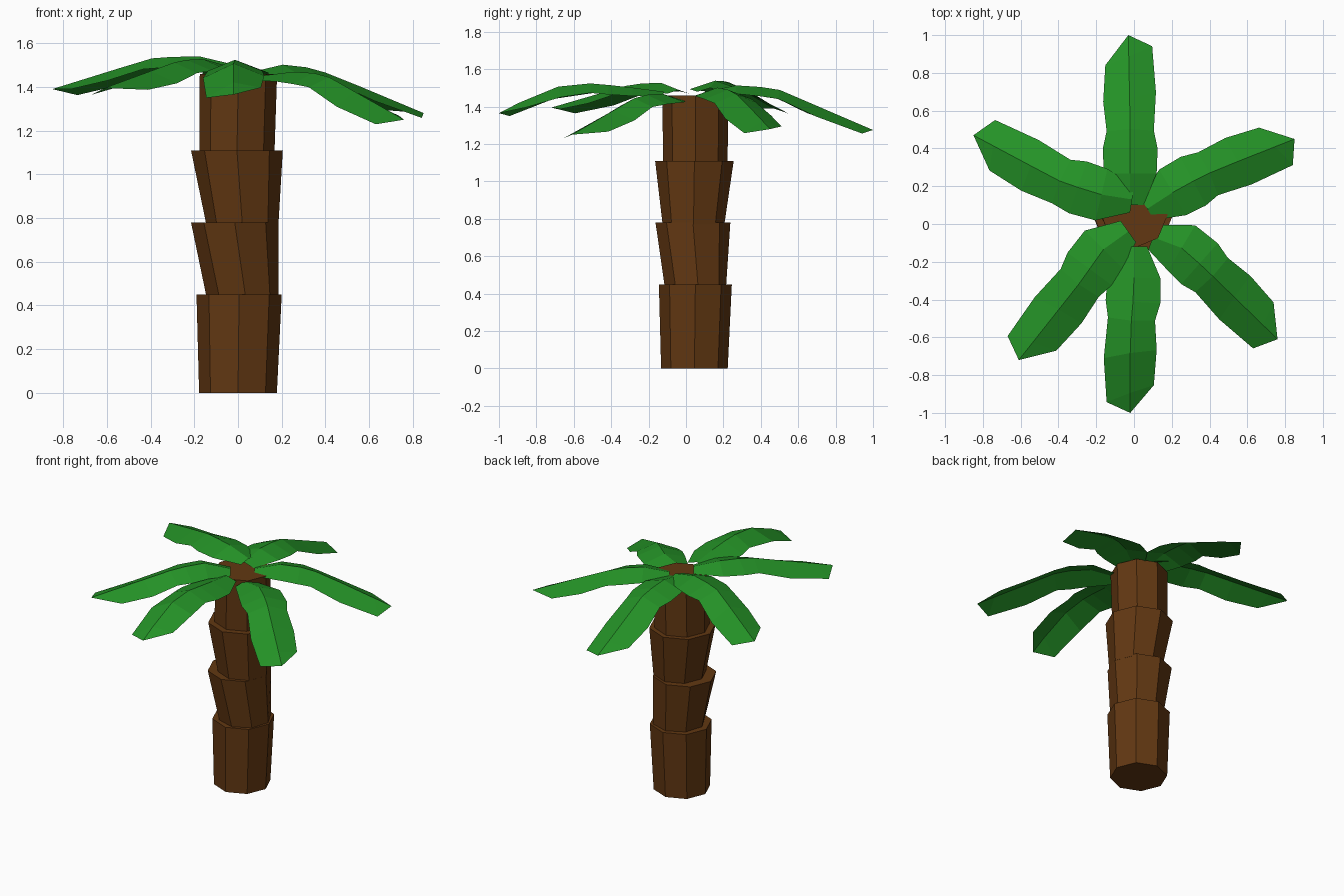
import bpy
import bmesh
import math
from mathutils import Vector

cube = bpy.data.objects.get("Cube")
if cube:
    bpy.data.objects.remove(cube, do_unlink=True)


def make_material(name, colour):
    mat = bpy.data.materials.new(name)
    mat.use_nodes = True
    mat.diffuse_color = colour
    mat.node_tree.nodes["Principled BSDF"].inputs["Base Color"].default_value = colour
    return mat


def make_object(name, bm, mat):
    mesh = bpy.data.meshes.new(name)
    bm.to_mesh(mesh)
    bm.free()
    mesh.materials.append(mat)
    obj = bpy.data.objects.new(name, mesh)
    bpy.context.collection.objects.link(obj)
    return obj


bark = make_material("bark_brown", (0.122, 0.039, 0.006, 1))
leaf_green = make_material("leaf_green", (0.018, 0.29, 0.02, 1))


# Trunk: stacked eight-sided collars, each flaring towards its top
def trunk_segment(name, bottom, top, twist=0):
    bm = bmesh.new()
    rings = []
    for (x, y, z, radius), turn in ((bottom, twist), (top, 0)):
        ring = []
        for i in range(8):
            a = math.radians(45 * i + turn)
            ring.append(bm.verts.new((x + radius * math.cos(a), y + radius * math.sin(a), z)))
        rings.append(ring)
    low, high = rings
    for i in range(8):
        j = (i + 1) % 8
        bm.faces.new((low[i], low[j], high[j], high[i]))
    bm.faces.new(low[::-1])
    bm.faces.new(high)
    make_object(name, bm, bark)


trunk_segment("trunk_base", (0, 0.045, 0, 0.178), (0.005, 0.05, 0.45, 0.195))
trunk_segment("trunk_lower", (0.02, 0.05, 0.44, 0.165), (-0.015, 0.037, 0.78, 0.2), 5)
trunk_segment("trunk_upper", (0.02, 0.04, 0.77, 0.165), (-0.005, 0.045, 1.11, 0.21))
trunk_segment("trunk_top", (-0.005, 0.05, 1.1, 0.172), (0.002, 0.05, 1.46, 0.177))


# Leaves: a folded blade hung on a bent ridge line
def along(path, t):
    lengths = [(b - a).length for a, b in zip(path, path[1:])]
    left = max(0, min(1, t)) * sum(lengths)
    for a, b, size in zip(path, path[1:], lengths):
        if left <= size:
            return a.lerp(b, left / size)
        left -= size
    return path[-1]


# ridge position, left edge position, right edge position, half width, edge drop
BLADE = [
    (0, 0, 0, 0.07, 0.02),
    (0.18, 0.18, 0.18, 0.14, 0.045),
    (0.32, 0.32, 0.32, 0.145, 0.05),
    (0.43, 0.42, 0.42, 0.125, 0.05),
    (0.62, 0.6, 0.65, 0.14, 0.06),
    (0.87, 0.82, 0.93, 0.125, 0.045),
]


def make_leaf(name, points):
    path = [Vector(p) for p in points]
    bm = bmesh.new()
    rows = []
    for mid, left, right, width, drop in BLADE:
        row = []
        for t, side in ((left, 1), (mid, 0), (right, -1)):
            run = along(path, t + 0.15) - along(path, t - 0.15)
            out = Vector((-run.y, run.x, 0)).normalized() * width * side
            sag = Vector((0, 0, drop * abs(side)))
            row.append(bm.verts.new(along(path, t) + out - sag))
        rows.append(row)
    for a, b in zip(rows, rows[1:]):
        for i in range(2):
            bm.faces.new((a[i], a[i + 1], b[i + 1], b[i]))
    tip = bm.verts.new(path[-1])
    for i in range(2):
        bm.faces.new((rows[-1][i], rows[-1][i + 1], tip))
    bmesh.ops.recalc_face_normals(bm, faces=bm.faces)
    if sum(f.normal.z for f in bm.faces) < 0:
        bmesh.ops.reverse_faces(bm, faces=bm.faces)
    make_object(name, bm, leaf_green)


LEAVES = {
    "leaf_back": [(-0.02, 0.1, 1.48), (-0.02, 0.3, 1.52), (-0.02, 0.5, 1.49), (-0.03, 1, 1.275)],
    "leaf_back_left": [(0.07, 0.08, 1.47), (0.24, 0.19, 1.51), (0.42, 0.28, 1.46), (0.85, 0.45, 1.28)],
    "leaf_back_right": [(-0.01, 0.13, 1.5), (-0.2, 0.16, 1.545), (-0.4, 0.23, 1.53), (-0.85, 0.47, 1.39)],
    "leaf_front_right": [(-0.03, -0.04, 1.49), (-0.17, -0.14, 1.53), (-0.27, -0.29, 1.52), (-0.61, -0.72, 1.395)],
    "leaf_front_left": [(0.1, -0.07, 1.45), (0.26, -0.13, 1.47), (0.39, -0.25, 1.46), (0.76, -0.61, 1.25)],
    "leaf_front": [(0, -0.12, 1.48), (0, -0.35, 1.51), (-0.02, -0.58, 1.53), (-0.02, -0.76, 1.49), (-0.02, -1, 1.365)],
}
for leaf_name, ridge in LEAVES.items():
    make_leaf(leaf_name, ridge)
